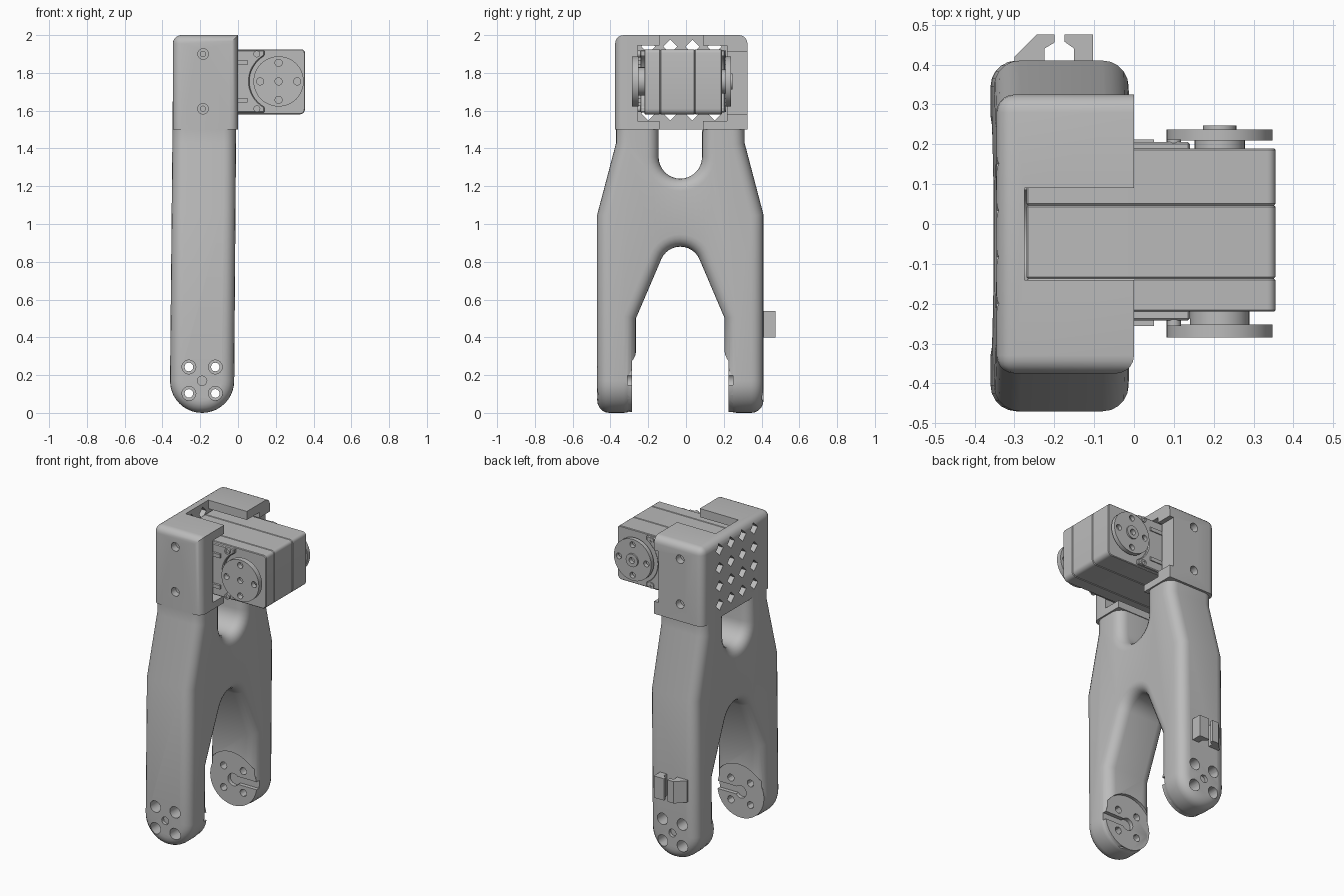
import bpy, bmesh
from math import radians, cos, sin
from mathutils import Vector

cube = bpy.data.objects.get("Cube")
if cube:
    bpy.data.objects.remove(cube, do_unlink=True)

grey = bpy.data.materials.new("plain_grey")
COLOUR = (0.5, 0.5, 0.5, 1)
grey.use_nodes = True
grey.diffuse_color = COLOUR
for node in grey.node_tree.nodes:
    if node.type == 'BSDF_PRINCIPLED':
        node.inputs["Base Color"].default_value = COLOUR


def arc(u, v, r, start=0, end=360, n=24):
    """Points on an arc; a full circle leaves out the repeated end point."""
    steps = n if end - start == 360 else n + 1
    angles = [radians(start + (end - start) * i / n) for i in range(steps)]
    return [(u + r * cos(a), v + r * sin(a)) for a in angles]


def prism(name, points, axis, low, high):
    """Extrude a flat outline along one axis."""
    place = {'x': lambda u, v, w: (w, u, v),
             'y': lambda u, v, w: (u, w, v),
             'z': lambda u, v, w: (u, v, w)}[axis]
    bm = bmesh.new()
    face = bm.faces.new([bm.verts.new(place(u, v, low)) for u, v in points])
    moved = bmesh.ops.extrude_face_region(bm, geom=[face])["geom"]
    shift = Vector(place(0, 0, high - low))
    for vert in moved:
        if isinstance(vert, bmesh.types.BMVert):
            vert.co += shift
    bmesh.ops.recalc_face_normals(bm, faces=bm.faces)
    mesh = bpy.data.meshes.new(name)
    bm.to_mesh(mesh)
    bm.free()
    mesh.materials.append(grey)
    obj = bpy.data.objects.new(name, mesh)
    bpy.context.scene.collection.objects.link(obj)
    return obj


def box(name, x, y, z):
    corners = [(x[0], z[0]), (x[1], z[0]), (x[1], z[1]), (x[0], z[1])]
    return prism(name, corners, 'y', *y)


def bake(obj):
    """Replace the mesh by its modified result."""
    graph = bpy.context.evaluated_depsgraph_get()
    mesh = bpy.data.meshes.new_from_object(obj.evaluated_get(graph))
    obj.modifiers.clear()
    obj.data = mesh


def combine(obj, tool, operation='DIFFERENCE'):
    mod = obj.modifiers.new("combine", 'BOOLEAN')
    mod.operation, mod.solver, mod.object = operation, 'EXACT', tool
    bake(obj)
    bpy.data.objects.remove(tool, do_unlink=True)


def soften(obj, width, segments=5):
    mod = obj.modifiers.new("soften", 'BEVEL')
    mod.width, mod.segments = width, segments
    mod.limit_method, mod.angle_limit = 'ANGLE', radians(50)
    mod.use_clamp_overlap = False
    bake(obj)


MID = -0.03            # centre of the fork in y
PIVOT = (-0.19, 0.17)  # centre of the leg ends in x and z

# Forked frame: side outline trimmed by the round-ended front outline
half = [(0.235, -0.1), (0.44, -0.1), (0.44, 1.05), (0.34, 1.43), (0.34, 1.9), (0.115, 1.9)]
side = [(MID + d, z) for d, z in half]
side += arc(MID, 1.355, 0.115, 360, 180, 16)
side += [(MID - d, z) for d, z in reversed(half)]
side += [(MID - 0.235, 0.5)] + arc(MID, 0.77, 0.11, 156, 24, 12) + [(MID + 0.235, 0.5)]
frame = prism("fork_frame", side, 'x', -0.6, 0.3)
front = arc(*PIVOT, 0.17, 180, 360, 20) + [(-0.01, 1.5), (-0.01, 2.1), (-0.341, 2.1)]
combine(frame, prism("front_trim", front, 'y', -0.8, 0.8), 'INTERSECT')
soften(frame, 0.065)

# Head block, rounded on its outer edges only
head = box("head", (-0.345, 0), (-0.375, 0.325), (1.5, 2))
bm = bmesh.new()
bm.from_mesh(head.data)
rounded = []
for edge in bm.edges:
    a, b = (v.co for v in edge.verts)
    at_bottom = max(a.z, b.z) > 1.99 or abs(a.z - b.z) > 0.1
    inner = min(a.x, b.x) > -0.01 and max(a.y, b.y) > 0
    if at_bottom and not inner:
        rounded.append(edge)
bmesh.ops.bevel(bm, geom=rounded, offset=0.045, segments=5, profile=0.5, affect='EDGES')
bm.to_mesh(head.data)
bm.free()
combine(frame, head, 'UNION')

# Motor bay, top notch and cable recess
combine(frame, box("bay", (-0.275, 0.1), (-0.257, 0.217), (1.545, 1.945)))
combine(frame, box("notch", (-0.275, 0.1), (-0.14, 0.09), (1.49, 2.1)))
combine(frame, box("recess", (-0.03, 0.1), (0.2, 0.4), (1.58, 1.91)))

# Diamond vents in the outer wall
for row in range(4):
    for col in range(4):
        diamond = arc(-0.2 + col * 0.117, 1.585 + row * 0.118, 0.037, n=4)
        combine(frame, prism("vent", diamond, 'x', -0.4, -0.25))

# Screw holes through the head
for z in (1.61, 1.9):
    combine(frame, prism("bore", arc(-0.185, z, 0.028, n=16), 'y', -0.4, -0.33))
    combine(frame, prism("bore", arc(-0.185, z, 0.028, n=16), 'y', 0.28, 0.4))
    combine(frame, prism("bore", arc(-0.185, z, 0.014, n=12), 'y', -0.45, 0.45))

# Bearing pads on the inside of each leg
combine(frame, prism("pad_pocket", arc(*PIVOT, 0.185, n=40), 'y', -0.285, 0.225))
for low, high in ((-0.36, -0.285), (0.225, 0.3)):
    combine(frame, prism("pad", arc(*PIVOT, 0.166, n=40), 'y', low, high), 'UNION')
combine(frame, box("key_slot", (-0.19, 0.1), (-0.31, 0.25), (0.148, 0.198)))
combine(frame, prism("hub_hole", arc(*PIVOT, 0.04, n=20), 'y', -0.31, 0.25))
combine(frame, prism("dimple", arc(*PIVOT, 0.025, n=16), 'y', -0.5, -0.45))
combine(frame, prism("dimple", arc(*PIVOT, 0.025, n=16), 'y', 0.39, 0.5))

# Leg bolt holes with counterbores
for x in (-0.26, -0.12):
    for z in (0.103, 0.243):
        for low, high in ((-0.5, -0.35), (0.29, 0.45)):
            combine(frame, prism("counterbore", arc(x, z, 0.037, n=16), 'y', low, high))
        combine(frame, prism("bolt_hole", arc(x, z, 0.023, n=12), 'y', -0.55, 0.55))

# Cable clip on the back leg
clip_outer = [(-0.3, 0.4), (-0.3, 0.42), (-0.245, 0.475), (-0.2, 0.475),
              (-0.2, 0.455), (-0.225, 0.44), (-0.225, 0.4)]
clip_inner = [(-0.15, 0.4), (-0.15, 0.44), (-0.175, 0.458), (-0.175, 0.475),
              (-0.103, 0.475), (-0.103, 0.4)]
prism("cable_clip_right", clip_outer, 'z', 0.4, 0.54)
prism("cable_clip_left", clip_inner, 'z', 0.4, 0.54)

# Motor case in three layers with fine seams
AXLE = (0.215, 1.755)
case = [(-0.27, 1.58)] + arc(0.325, 1.61, 0.03, 270, 360, 5) \
    + arc(0.335, 1.905, 0.02, 0, 90, 4) + [(-0.27, 1.925)]
for name, low, high in (("front", -0.22, -0.137), ("middle", -0.137, 0.047), ("back", 0.047, 0.19)):
    soften(prism("motor_case_" + name, case, 'y', low, high), 0.004, 1)

# Side flanges curved around the output discs, with ribs and screws
for name, low, high, out in (("front", -0.242, -0.2, -0.256), ("back", 0.17, 0.206, 0.212)):
    flange = box("motor_flange_" + name, (-0.25, 0.14), (low, high), (1.59, 1.92))
    combine(flange, prism("arc_cut", arc(*AXLE, 0.155, n=48), 'y', -0.5, 0.5))
    soften(flange, 0.005, 1)
    face = low if out < 0 else high
    span = sorted((out, face - 0.01 * (1 if out > 0 else -1)))
    for z in (1.655, 1.855):
        box("motor_rib_" + name, (-0.24, 0.05), span, (z - 0.012, z + 0.012))
    for z in (1.61, 1.9):
        screw = prism("flange_screw_" + name, arc(0.1, z, 0.018, n=16), 'y', *span)
        combine(screw, prism("socket", arc(0.1, z, 0.009, n=6), 'y', out - 0.005, out + 0.005))

# Output discs with hubs
for name, low, high, hub_low, hub_high, r in (
        ("front", -0.285, -0.252, -0.26, -0.21, 0.075),
        ("back", 0.21, 0.237, 0.18, 0.22, 0.063)):
    disc = prism("output_disc_" + name, arc(*AXLE, 0.133, n=48), 'y', low, high)
    if name == "back":
        combine(disc, prism("boss", arc(*AXLE, 0.042, n=24), 'y', 0.22, 0.247), 'UNION')
    for u, v in arc(*AXLE, 0.098, n=4) + [AXLE]:
        combine(disc, prism("disc_hole", arc(u, v, 0.019, n=16), 'y', low - 0.05, high + 0.05))
    prism("disc_hub_" + name, arc(*AXLE, r, n=32), 'y', hub_low, hub_high)

# Smooth the rounded surfaces and keep the edges crisp
for obj in bpy.context.scene.objects:
    obj.select_set(obj.type == 'MESH')
bpy.context.view_layer.objects.active = frame
bpy.ops.object.shade_smooth_by_angle(angle=radians(30))
